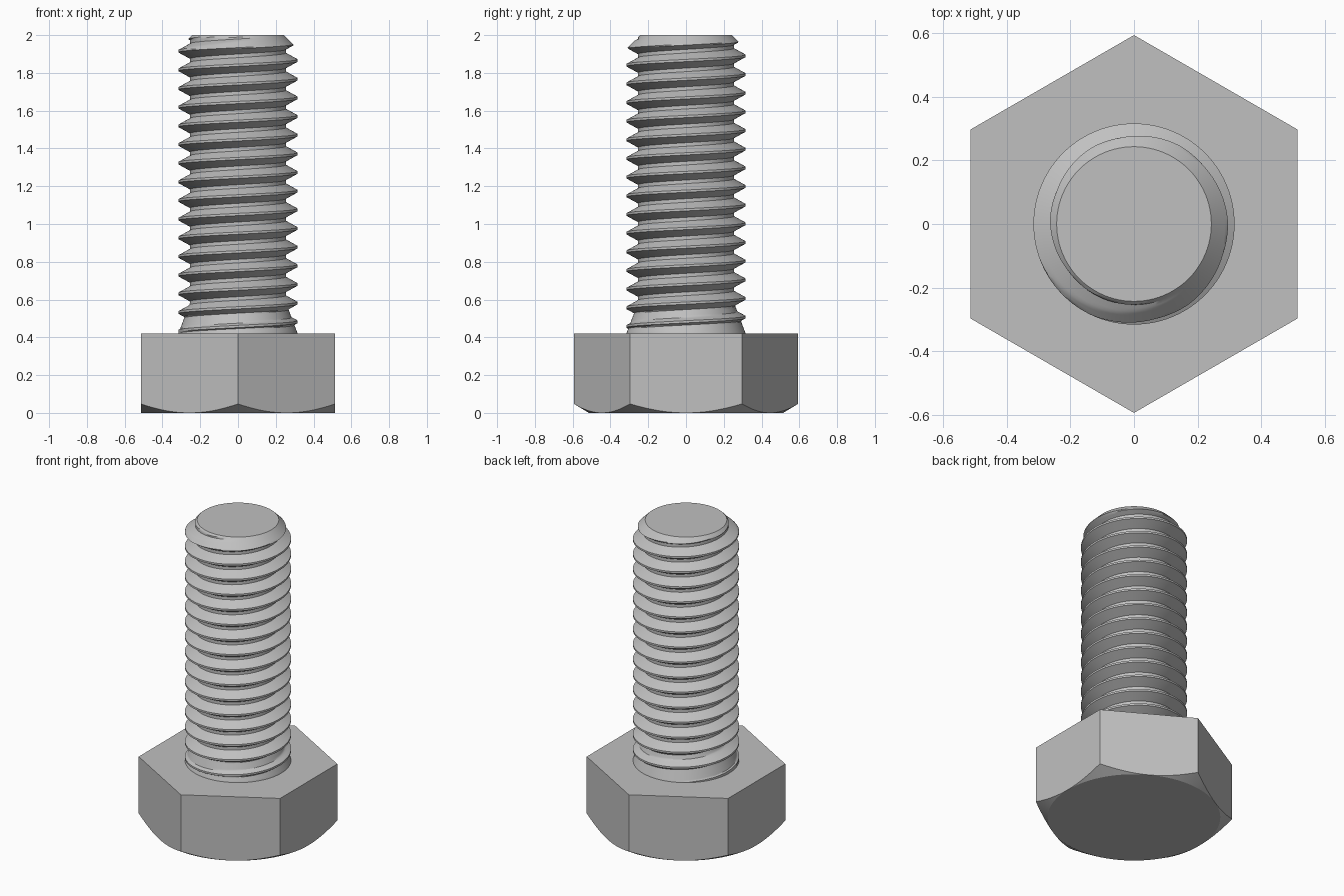
import bpy, bmesh, math

# Remove the default cube
cube = bpy.data.objects.get("Cube")
if cube:
    bpy.data.objects.remove(cube, do_unlink=True)

# Main dimensions
FLAT = 0.514           # centre to hexagon flat
HEAD_TOP = 0.42
TOP = 2.0
CREST, ROOT = 0.316, 0.254
PITCH = 0.0988
TIP = 0.243            # radius of the end face

steel = bpy.data.materials.new("steel grey")
steel.use_nodes = True
colour = (0.53, 0.53, 0.53, 1)
steel.diffuse_color = colour
steel.node_tree.nodes["Principled BSDF"].inputs["Base Color"].default_value = colour


def finish(name, bm):
    """Turn a bmesh into a smooth-shaded object with sharp edges kept."""
    bmesh.ops.recalc_face_normals(bm, faces=bm.faces[:])
    mesh = bpy.data.meshes.new(name)
    bm.to_mesh(mesh)
    bm.free()
    mesh.materials.append(steel)
    obj = bpy.data.objects.new(name, mesh)
    bpy.context.collection.objects.link(obj)
    bpy.ops.object.select_all(action='DESELECT')
    obj.select_set(True)
    bpy.context.view_layer.objects.active = obj
    bpy.ops.object.shade_smooth_by_angle(angle=math.radians(28))
    return obj


def polar(bm, r, a, z):
    return bm.verts.new((r * math.cos(a), r * math.sin(a), z))


# Hexagonal head with a conical chamfer below
def build_head():
    bm = bmesh.new()
    side_steps = 16
    count = 6 * side_steps
    disc, rim, corners = [], [], []
    for i in range(count):
        a = math.pi / 2 + i * math.tau / count
        offset = (i % side_steps) / side_steps * math.pi / 3 - math.pi / 6
        r = FLAT / math.cos(offset)
        disc.append(polar(bm, FLAT, a, 0))
        rim.append(polar(bm, r, a, 0.6 * (r - FLAT)))
        if i % side_steps == 0:
            corners.append(polar(bm, r, a, HEAD_TOP))
    bm.faces.new(disc)
    bm.faces.new(corners)
    for i in range(count):
        j = (i + 1) % count
        bm.faces.new((disc[i], disc[j], rim[j], rim[i]))
    for s in range(6):
        lower = [rim[(s * side_steps + k) % count] for k in range(side_steps + 1)]
        bm.faces.new(lower + [corners[(s + 1) % 6], corners[s]])
    bmesh.ops.remove_doubles(bm, verts=bm.verts[:], dist=1e-5)
    return finish("hex_head", bm)


# One thread period: (height within the pitch, radius), starting mid crest
def thread_profile():
    crest, flank, root = 0.006, 0.0339, 0.0095
    steps = 6
    points = [(0, CREST)]
    for k in range(steps + 1):
        f = k / steps
        points.append((crest + f * flank, CREST + f * (ROOT - CREST)))
    half = crest + flank + root
    points.append((half, ROOT))
    points += [(2 * half - z, r) for z, r in reversed(points[1:-1])]
    return points


# Run-out cone at the head and chamfer at the tip limit the thread radius
def limited(r, z):
    runout = min(CREST, CREST - 0.38 * (z - HEAD_TOP))
    return min(max(r, runout), TIP + TOP - z)


# Right-handed threaded shank, built as one helical sheet and cut level
def build_shank():
    bm = bmesh.new()
    columns, turns = 96, 18
    start = 1.915 - 16.5 * PITCH
    profile = thread_profile()
    period = len(profile)
    grid = []
    for i in range(columns):
        t = i / columns
        column = []
        for m in range(turns):
            for dz, r in profile:
                z = start + PITCH * (m + t) + dz
                column.append(polar(bm, limited(r, z), t * math.tau, z))
        grid.append(column)
    rows = turns * period
    for i in range(columns):
        shift = period if i == columns - 1 else 0   # helix joins one turn up
        a, b = grid[i], grid[(i + 1) % columns]
        for q in range(rows - 1 - shift):
            bm.faces.new((a[q], b[q + shift], b[q + 1 + shift], a[q + 1]))
    for z, direction in ((HEAD_TOP - 0.02, -1), (TOP, 1)):
        bmesh.ops.bisect_plane(bm, geom=bm.verts[:] + bm.edges[:] + bm.faces[:],
                               dist=1e-6, plane_co=(0, 0, z),
                               plane_no=(0, 0, direction), clear_outer=True)
    edges = [e for e in bm.edges if e.is_boundary]
    bmesh.ops.holes_fill(bm, edges=edges, sides=0)
    return finish("threaded_shank", bm)


build_head()
build_shank()
